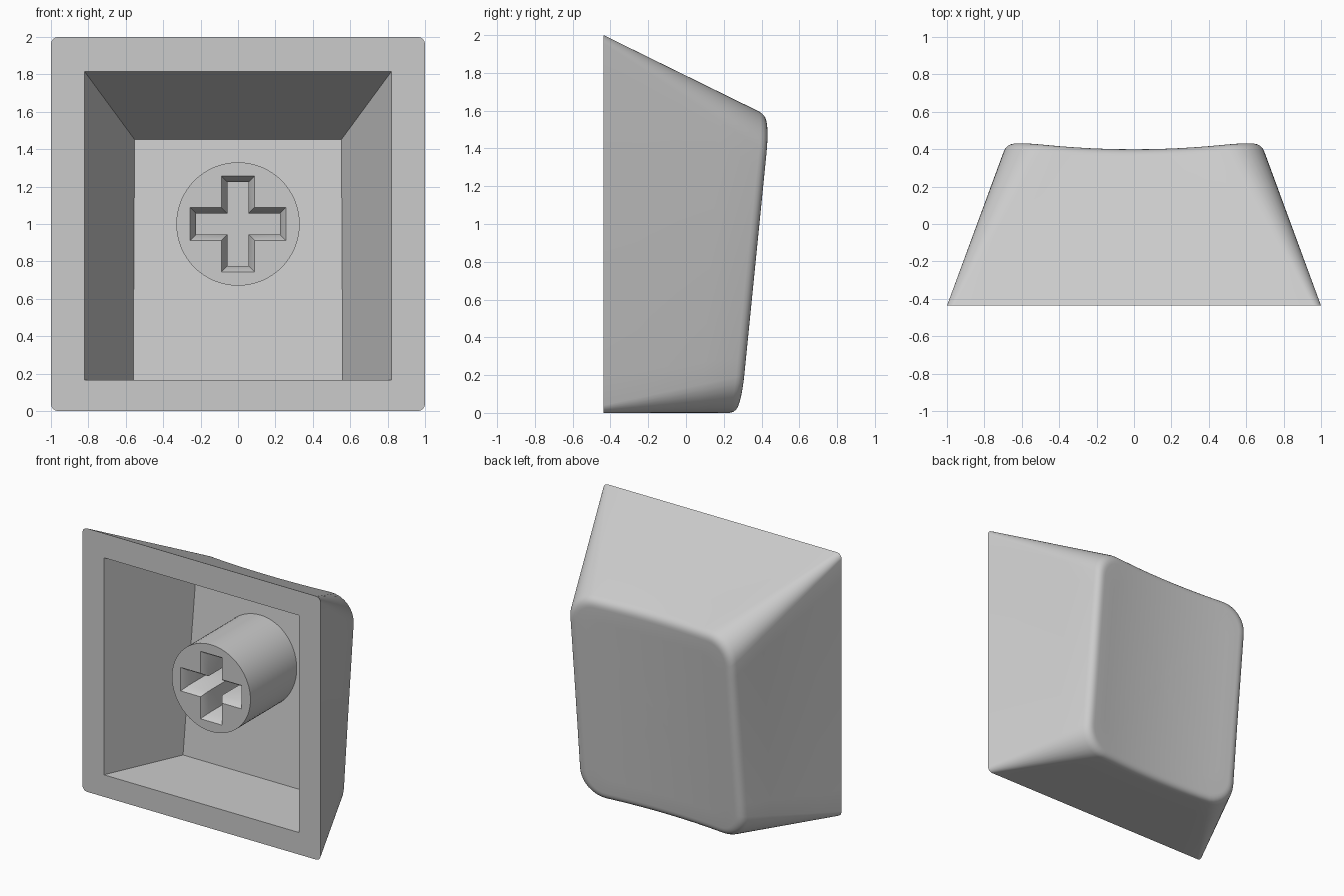
import bpy, bmesh
from math import sin, cos, pi
from mathutils import Vector

cube = bpy.data.objects.get("Cube")
if cube:
    bpy.data.objects.remove(cube, do_unlink=True)

FRONT = -0.437      # plane of the open rim
FILLET = 0.055      # softened edge around the dished face

grey = bpy.data.materials.new("light_grey")
grey.use_nodes = True
colour = (0.6, 0.6, 0.6, 1)
grey.diffuse_color = colour
grey.node_tree.nodes["Principled BSDF"].inputs["Base Color"].default_value = colour


def dish(x, z):
    """Depth of the tilted, hollowed back face."""
    return 0.247 + 0.1 * z + 0.04 * (x / 0.62) ** 2


def floor_y(z):
    return 0.122 + 0.11 * z


def rounded_rect(hx, z0, z1, r, corner=8, edge=12):
    """Rounded outline as (x, z) pairs, with subdivided straight edges."""
    centres = [(hx - r, z1 - r), (r - hx, z1 - r), (r - hx, z0 + r), (hx - r, z0 + r)]
    pts = []
    for q, (cx, cz) in enumerate(centres):
        for i in range(corner + 1):
            a = (q + i / corner) * pi / 2
            pts.append(Vector((cx + r * cos(a), cz + r * sin(a))))
        a = (q + 1) * pi / 2
        nx, nz = centres[(q + 1) % 4]
        end = Vector((nx + r * cos(a), nz + r * sin(a)))
        start = pts[-1]
        pts += [start.lerp(end, i / edge) for i in range(1, edge)]
    return pts


def ring(bm, pts):
    return [bm.verts.new(p) for p in pts]


def skin(bm, a, b):
    n = len(a)
    for i in range(n):
        j = (i + 1) % n
        bm.faces.new((a[i], a[j], b[j], b[i]))


def fill_between(bm, a, b):
    """Flat face with a hole."""
    edges = []
    for loop in (a, b):
        for i, v in enumerate(loop):
            w = loop[(i + 1) % len(loop)]
            edges.append(bm.edges.get((v, w)) or bm.edges.new((v, w)))
    bmesh.ops.triangle_fill(bm, use_beauty=True, edges=edges, normal=(0, -1, 0))


def finish(bm, name):
    bmesh.ops.recalc_face_normals(bm, faces=bm.faces[:])
    mesh = bpy.data.meshes.new(name)
    bm.to_mesh(mesh)
    bm.free()
    mesh.materials.append(grey)
    obj = bpy.data.objects.new(name, mesh)
    bpy.context.collection.objects.link(obj)
    bpy.ops.object.select_all(action='DESELECT')
    obj.select_set(True)
    bpy.context.view_layer.objects.active = obj
    bpy.ops.object.shade_smooth_by_angle(angle=0.6)
    return obj


# Shell: outer walls lofted from the rim to the dished face
bm = bmesh.new()
base = [Vector((p.x, FRONT, p.y)) for p in rounded_rect(1, 0, 2, 0.04)]
lip = [Vector((p.x, dish(p.x, p.y), p.y)) for p in rounded_rect(0.68, 0, 1.575, 0.2)]
inner = [Vector((p.x, dish(p.x, p.y), p.y)) for p in
         rounded_rect(0.68 - FILLET, FILLET, 1.575 - FILLET, 0.2 - FILLET)]
shoulder = [l + (b - l).normalized() * FILLET for b, l in zip(base, lip)]
rim = ring(bm, base)
last = rim
for t in (0.25, 0.5, 0.75):
    nxt = ring(bm, [b.lerp(s, t) for b, s in zip(base, shoulder)])
    skin(bm, last, nxt)
    last = nxt
STEPS = 6
for k in range(STEPS + 1):
    t = k / STEPS
    nxt = ring(bm, [s.lerp(l, t).lerp(l.lerp(i, t), t)
                    for s, l, i in zip(shoulder, lip, inner)])
    skin(bm, last, nxt)
    last = nxt

# Dished face: shrinking rings closed at the middle
mid = 1.575 / 2
for s in (0.85, 0.7, 0.55, 0.4, 0.25, 0.1):
    flat = [(p.x * s, mid + (p.z - mid) * s) for p in inner]
    nxt = ring(bm, [(x, dish(x, z), z) for x, z in flat])
    skin(bm, last, nxt)
    last = nxt
hub = bm.verts.new((0, dish(0, mid), mid))
for i, v in enumerate(last):
    bm.faces.new((v, last[(i + 1) % len(last)], hub))

# Cavity: tapered pocket with a sloping floor
mouth = ring(bm, [(x, FRONT, z) for x, z in
                  ((0.82, 1.815), (-0.82, 1.815), (-0.82, 0.167), (0.82, 0.167))])
deep = ring(bm, [(x, floor_y(z), z) for x, z in
                 ((0.553, 1.452), (-0.553, 1.452), (-0.56, 0.167), (0.56, 0.167))])
skin(bm, mouth, deep)
bm.faces.new(deep)
fill_between(bm, rim, mouth)
finish(bm, "keycap_shell")


# Stem: round post with a chamfered cross-shaped socket
def cross(arm, half, y):
    quarter = ((arm, -half), (arm, half), (half, half))
    pts = []
    for q in range(4):
        c, s = round(cos(q * pi / 2)), round(sin(q * pi / 2))
        pts += [(x * c - z * s, y, 1 + x * s + z * c) for x, z in quarter]
    return pts


bm = bmesh.new()
STEM_FRONT = -0.322
circle = [(0.33 * cos(2 * pi * i / 64), 1 + 0.33 * sin(2 * pi * i / 64)) for i in range(64)]
front = ring(bm, [(x, STEM_FRONT, z) for x, z in circle])
back = ring(bm, [(x, floor_y(z) + 0.02, z) for x, z in circle])
skin(bm, front, back)
bm.faces.new(back)
opening = ring(bm, cross(0.256, 0.089, STEM_FRONT))
throat = ring(bm, cross(0.224, 0.057, STEM_FRONT + 0.05))
bottom = ring(bm, cross(0.224, 0.057, 0.12))
skin(bm, opening, throat)
skin(bm, throat, bottom)
bm.faces.new(bottom)
fill_between(bm, front, opening)
finish(bm, "cross_stem")
